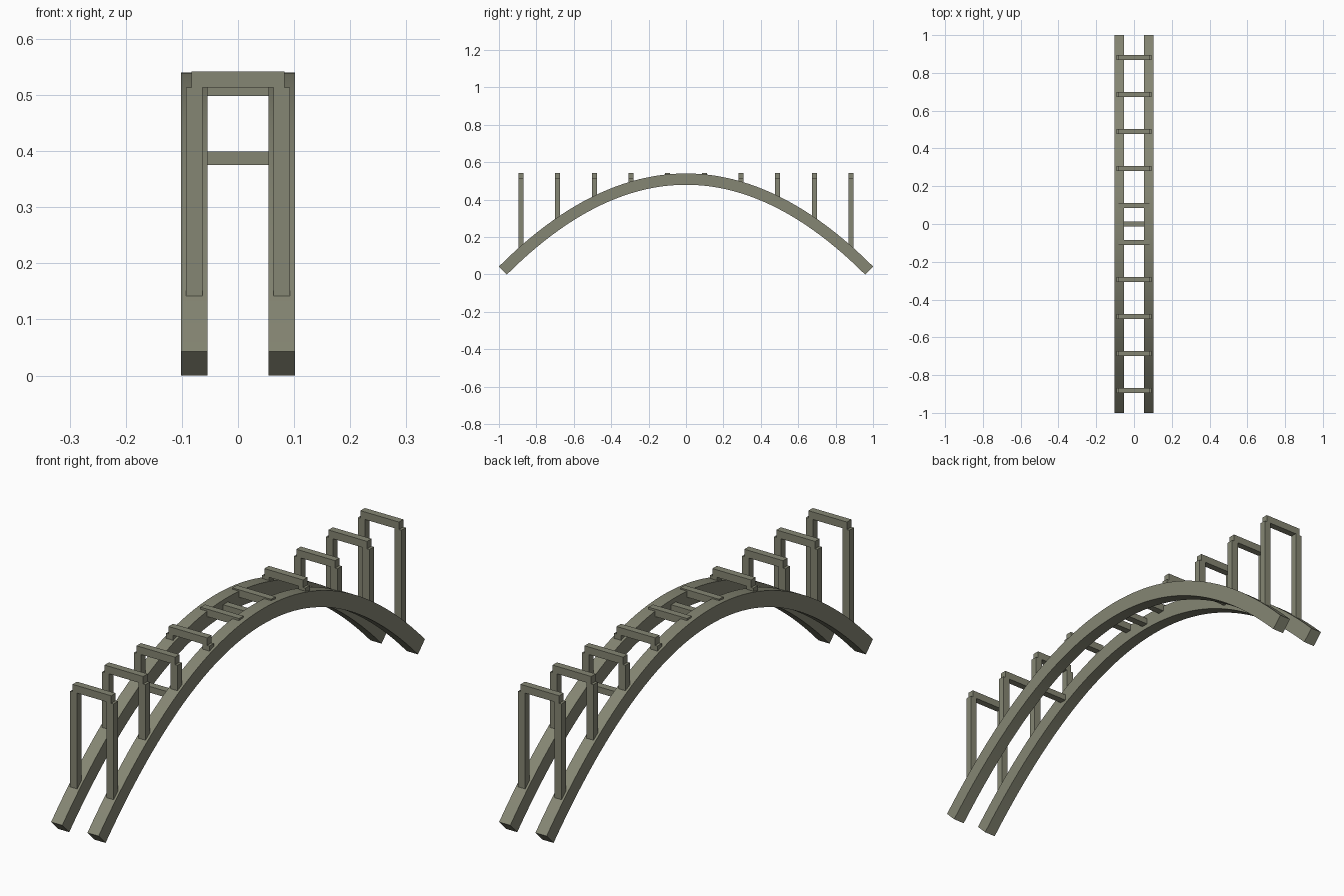
import bpy, bmesh, math
from mathutils import Vector

if "Cube" in bpy.data.objects:
    bpy.data.objects.remove(bpy.data.objects["Cube"])

olive = bpy.data.materials.new("olive_grey")
olive.diffuse_color = (0.235, 0.238, 0.172, 1)
olive.use_nodes = True
olive.node_tree.nodes["Principled BSDF"].inputs["Base Color"].default_value = olive.diffuse_color

# Arch centreline: z = CROWN - K * y^2
CROWN, END_Y, END_Z, THICK = 0.51, 0.9787, 0.0214, 0.0605
K = (CROWN - END_Z) / END_Y ** 2


def arch_z(y):
    return CROWN - K * y * y


def finish(name, bm):
    bmesh.ops.recalc_face_normals(bm, faces=bm.faces)
    mesh = bpy.data.meshes.new(name)
    bm.to_mesh(mesh)
    bm.free()
    mesh.materials.append(olive)
    obj = bpy.data.objects.new(name, mesh)
    bpy.context.collection.objects.link(obj)
    return obj


def box(name, x0, x1, y0, y1, z0, z1):
    bm = bmesh.new()
    bmesh.ops.create_cube(bm, size=1)
    for v in bm.verts:
        v.co = Vector(((x0 + x1) / 2 + v.co.x * (x1 - x0),
                       (y0 + y1) / 2 + v.co.y * (y1 - y0),
                       (z0 + z1) / 2 + v.co.z * (z1 - z0)))
    return finish(name, bm)


def arched_rail(name, x0, x1, steps=48):
    # Rectangular section swept along the parabola, square-cut at the ends
    bm = bmesh.new()
    rings = []
    for i in range(steps + 1):
        y = END_Y * (2 * i / steps - 1)
        normal = Vector((0, 2 * K * y, 1)).normalized() * THICK / 2
        centre = Vector((0, y, arch_z(y)))
        rings.append([bm.verts.new(centre + s * normal + Vector((x, 0, 0)))
                      for x, s in ((x0, -1), (x1, -1), (x1, 1), (x0, 1))])
    for a, b in zip(rings, rings[1:]):
        for j in range(4):
            k = (j + 1) % 4
            bm.faces.new((a[j], a[k], b[k], b[j]))
    bm.faces.new(rings[0])
    bm.faces.new(rings[-1])
    obj = finish(name, bm)
    bpy.ops.object.select_all(action='DESELECT')
    obj.select_set(True)
    bpy.context.view_layer.objects.active = obj
    bpy.ops.object.shade_smooth_by_angle(angle=math.radians(30))


# Two curved side rails
arched_rail("rail_left", -0.102, -0.054)
arched_rail("rail_right", 0.054, 0.102)

# Cross ties between the rails
for i, y in enumerate((-0.49, 0, 0.49)):
    z = arch_z(y)
    box(f"cross_tie_{i}", -0.06, 0.06, y - 0.014, y + 0.014, z - 0.012, z + 0.012)

# Level frames: a top bar carried on two posts that stand on the rails
HALF = 0.0135
for i in range(10):
    y = -0.882 + 0.196 * i
    box(f"frame_bar_{i}", -0.083, 0.083, y - HALF, y + HALF, 0.513, 0.542)
    foot = min(arch_z(y), 0.50)
    for side, x0, x1 in (("left", -0.093, -0.063), ("right", 0.063, 0.093)):
        box(f"frame_post_{side}_{i}", x0, x1, y - HALF, y + HALF, foot, 0.513)
